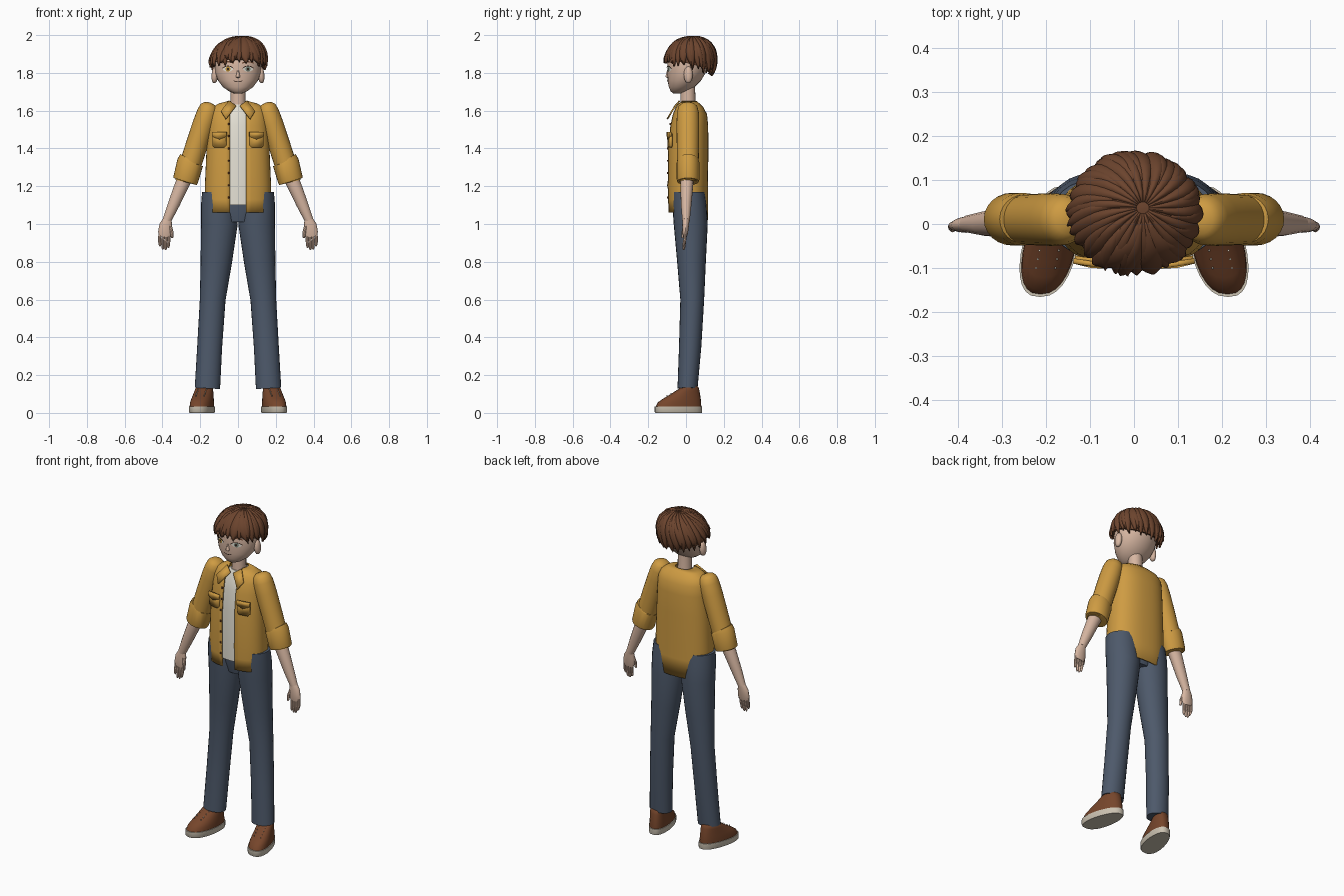
import bpy, bmesh, math, random
from mathutils import Vector

if "Cube" in bpy.data.objects:
    bpy.data.objects.remove(bpy.data.objects["Cube"])
random.seed(4)
pi, sin, cos = math.pi, math.sin, math.cos


def mat(name, *c):
    m = bpy.data.materials.new(name)
    m.diffuse_color = (*c, 1)
    m.use_nodes = True
    m.node_tree.nodes["Principled BSDF"].inputs["Base Color"].default_value = m.diffuse_color
    return m


JACKET = mat("mustard", .62, .33, .055)
DENIM = mat("denim", .075, .1, .145)
HAIR = mat("hair_brown", .15, .058, .027)
LEATHER = mat("shoe_brown", .18, .06, .024)
SKIN = mat("skin", .68, .47, .36)
SOLE = mat("sole_cream", .6, .54, .44)
WHITE = mat("off_white", .78, .75, .66)
AMBER = mat("amber", .5, .28, .04)
GREY = mat("grey_green", .2, .25, .2)
DARK = mat("dark_brown", .03, .015, .01)


def make(name, m, verts, faces, mirror=False, thick=0, fix=True):
    me = bpy.data.meshes.new(name)
    me.from_pydata(verts, [], faces)
    if fix:
        bm = bmesh.new()
        bm.from_mesh(me)
        bmesh.ops.recalc_face_normals(bm, faces=bm.faces)
        bm.to_mesh(me)
        bm.free()
    me.materials.append(m)
    ob = bpy.data.objects.new(name, me)
    bpy.context.collection.objects.link(ob)
    if mirror:
        ob.modifiers.new("mirror", 'MIRROR').merge_threshold = .0005
    if thick:
        s = ob.modifiers.new("thickness", 'SOLIDIFY')
        s.thickness, s.offset = thick, 0
    return ob


def bridge(rows, n, closed=True):
    return [(r * n + i, r * n + (i + 1) % n, (r + 1) * n + (i + 1) % n, (r + 1) * n + i)
            for r in range(rows - 1) for i in range(n if closed else n - 1)]


def tube(name, m, pts, n=20, mirror=False):
    """Loft ellipses (x, y, z, side radius, depth radius) along a path, capped."""
    verts = []
    for k, (x, y, z, rx, ry) in enumerate(pts):
        a, b = pts[max(k - 1, 0)], pts[min(k + 1, len(pts) - 1)]
        t = Vector((b[0] - a[0], 0, b[2] - a[2])).normalized()
        for i in range(n):
            q = 2 * pi * i / n
            verts.append((x + t.z * rx * cos(q), y + ry * sin(q), z - t.x * rx * cos(q)))
    last = (len(pts) - 1) * n
    faces = bridge(len(pts), n) + [tuple(range(n)), tuple(range(last, last + n))]
    return make(name, m, verts, faces, mirror)


# --- legs, pelvis, shirt, neck
tube("trouser_legs", DENIM, [(.1, .013, 1.17, .09, .086), (.1, .018, 1.1, .096, .09),
     (.099, .025, 1.0, .097, .09), (.115, .029, .8, .083, .076), (.134, .033, .6, .068, .063),
     (.15, .022, .35, .066, .059), (.162, .008, .13, .067, .053)], 24, True)
tube("trouser_seat", DENIM, [(0, .02, 1.01, .095, .065), (0, .018, 1.08, .14, .078),
     (0, .015, 1.16, .15, .08)], 24)
tube("shirt", WHITE, [(0, .01, 1.1, .145, .09), (0, .01, 1.4, .14, .09), (0, .015, 1.52, .13, .082),
     (0, .018, 1.59, .1, .073), (0, .015, 1.632, .046, .05)], 24)
tube("neck", SKIN, [(0, .012, 1.58, .045, .045), (0, .01, 1.64, .04, .04), (0, .01, 1.75, .04, .038)])

# --- open jacket body: z, half width, front y, back y
OPEN, P = .042, .84
RINGS = [(1.06, .168, -.09, .112), (1.13, .17, -.093, .113), (1.2, .172, -.095, .113),
         (1.4, .163, -.093, .115), (1.52, .155, -.081, .114), (1.58, .15, -.068, .108),
         (1.615, .135, -.053, .09), (1.635, .1, -.04, .07), (1.648, .052, -.03, .055)]
N, verts = 20, []
for k, (z, rx, yf, yb) in enumerate(RINGS):
    start = math.asin((OPEN / rx) ** (1 / P))
    for i in range(N):
        q = start + (pi - start) * i / (N - 1)
        c = cos(q)
        y = (yf + yb) / 2 - math.copysign(abs(c) ** P, c) * (yb - yf) / 2
        drop = .04 * max(0, -c) ** .5 if k == 0 else 0
        verts.append((rx * max(sin(q), 0) ** P, y, z - drop))
make("jacket_body", JACKET, verts, bridge(len(RINGS), N, False), True, .007)

# --- collar, pockets, buttons
make("collar_flaps", JACKET, [(.01, -.058, 1.625), (.048, -.034, 1.652), (.09, -.075, 1.597),
     (.064, -.099, 1.555)], [(0, 1, 2, 3)], True, .008)


def plate(name, m, outline, y, thick, mirror=True):
    return make(name, m, [(x, y + .25 * max(0, x - .09), z) for x, z in outline],
                [tuple(range(len(outline)))], mirror, thick)


plate("chest_pockets", JACKET, [(.062, 1.48), (.062, 1.415), (.072, 1.405), (.125, 1.405),
      (.135, 1.415), (.135, 1.48)], -.09, .014)
plate("pocket_flaps", JACKET, [(.06, 1.488), (.06, 1.463), (.098, 1.448), (.138, 1.463),
      (.138, 1.488)], -.096, .012)
for k in range(7):
    z = 1.14 + .065 * k
    tube("button", LEATHER, [(-.048, -.093 + max(0, z - 1.4) * .11, z - .005, .005, .008),
         (-.048, -.093 + max(0, z - 1.4) * .11, z + .005, .005, .008)], 8)

# --- sleeves, rolled cuffs, arms and hands
tube("sleeves", JACKET, [(.147, .01, 1.642, .008, .012), (.149, .01, 1.636, .032, .034),
     (.153, .01, 1.622, .047, .05), (.162, .01, 1.59, .055, .058), (.182, .01, 1.53, .058, .06),
     (.215, .01, 1.43, .058, .059), (.25, .01, 1.32, .058, .057)], 24, True)
tube("cuffs", JACKET, [(.25, .011, 1.33, .056, .05), (.249, .011, 1.336, .066, .056),
     (.253, .011, 1.325, .07, .06), (.277, .011, 1.235, .067, .06), (.28, .011, 1.225, .064, .057),
     (.281, .011, 1.222, .053, .047), (.275, .011, 1.245, .05, .044)], 24, True)
tube("forearms", SKIN, [(.268, .006, 1.27, .04, .036), (.30, .004, 1.2, .037, .034),
     (.34, .001, 1.105, .031, .028), (.376, 0, 1.02, .023, .02)], 16, True)
tube("palms", SKIN, [(.374, 0, 1.025, .023, .019), (.382, -.002, .995, .034, .018),
     (.386, -.004, .955, .037, .015), (.389, -.005, .932, .03, .01)], 16, True)
for k, tip in enumerate((.872, .862, .864, .882)):
    x0, x1 = .364 + .0165 * k, .369 + .0145 * k
    tube("finger", SKIN, [(x0, -.004, .95, .008, .008), (x0 + .002, -.007, .91, .008, .008),
         (x1, -.012, tip + .008, .007, .007), (x1, -.013, tip, .003, .003)], 8, True)
tube("thumbs", SKIN, [(.36, -.006, .995, .009, .01), (.351, -.014, .96, .009, .009),
     (.349, -.018, .93, .007, .007), (.349, -.018, .925, .003, .003)], 8, True)


# --- shoes: stacked egg outlines turned slightly outward (z, front, back, half width)
def shoe(name, m, rings, n=28):
    verts = []
    for z, yf, yb, w in rings:
        for i in range(n):
            q = 2 * pi * i / n
            y = (yf + yb) / 2 - cos(q) * (yb - yf) / 2
            x = w * math.copysign(abs(sin(q)) ** .8, sin(q)) * (1 + .1 * cos(q))
            verts.append((.165 + (.08 - y) * .2 + x, y, z))
    last = (len(rings) - 1) * n
    make(name, m, verts, bridge(len(rings), n) + [tuple(range(n)), tuple(range(last, last + n))], True)


shoe("shoe_soles", SOLE, [(0, -.162, .084, .06), (.006, -.166, .086, .063), (.035, -.166, .086, .063)])
shoe("shoe_uppers", LEATHER, [(.034, -.16, .081, .059), (.055, -.15, .08, .058), (.075, -.122, .078, .055),
     (.095, -.088, .075, .051), (.118, -.052, .071, .047), (.137, -.024, .066, .043), (.143, -.01, .06, .036)])
for k in range(4):
    for s in (-1, 1):
        y, z = -.1 + .02 * k, .094 + .0105 * k
        x = .165 + (.08 - y) * .2 + s * .022
        tube("eyelet", SOLE, [(x, y, z - .006, .0025, .0025), (x, y, z, .0025, .0025)], 6, True)

# --- head: z, half width, front y, back y
HEAD = [(1.692, .022, -.068, -.02), (1.702, .047, -.081, .01), (1.725, .08, -.091, .045),
        (1.76, .106, -.097, .08), (1.80, .12, -.098, .104), (1.84, .124, -.099, .118),
        (1.88, .12, -.095, .122), (1.92, .1, -.075, .105), (1.95, .06, -.04, .07)]
tube("head", SKIN, [(0, (f + b) / 2, z, w, (b - f) / 2) for z, w, f, b in HEAD], 32)
tube("nose", SKIN, [(0, -.093, 1.773, .006, .006), (0, -.096, 1.779, .012, .014),
     (0, -.095, 1.792, .009, .011), (0, -.094, 1.815, .005, .006)], 10)
tube("ears", SKIN, [(.122 + .004 * cos(q), .012, 1.79 - .044 * cos(q), .003 + .015 * sin(q),
     .003 + .021 * sin(q)) for q in [pi * k / 8 for k in range(9)]], 12, True)


def face_y(x, z):
    for (z0, w0, f0, b0), (z1, w1, f1, b1) in zip(HEAD, HEAD[1:]):
        if z0 <= z <= z1:
            t = (z - z0) / (z1 - z0)
            w, f, b = w0 + t * (w1 - w0), f0 + t * (f1 - f0), b0 + t * (b1 - b0)
            return (f + b) / 2 - (b - f) / 2 * math.sqrt(max(0, 1 - (x / w) ** 2))


def decal(name, m, outline, lift):
    make(name, m, [(x, face_y(x, z) - lift, z) for x, z in outline], [tuple(range(len(outline)))], fix=False)


def oval(cx, cz, rx, rz, n=16, p=1):
    return [(cx + rx * cos(2 * pi * i / n), cz + rz * math.copysign(abs(sin(2 * pi * i / n)) ** p,
             sin(2 * pi * i / n))) for i in range(n)]


def stroke(cx, cz, half, rise, w, n=8):
    top = [(cx + half * (2 * i / n - 1), cz + rise * (1 - (2 * i / n - 1) ** 2)) for i in range(n + 1)]
    return top + [(x, z + w) for x, z in reversed(top)]


# --- painted face details
for s, iris in ((-1, AMBER), (1, GREY)):
    cx = .053 * s
    decal("eye_white", WHITE, oval(cx, 1.82, .027, .014, 16, 1.3), .003)
    decal("iris", iris, oval(cx, 1.82, .013, .0135), .0045)
    decal("pupil", DARK, oval(cx, 1.82, .006, .007), .006)
    decal("lash", DARK, stroke(cx, 1.821, .03, .013, .0045), .007)
    decal("brow", HAIR, stroke(cx, 1.848, .032, .008, .006), .004)
decal("mouth", DARK, stroke(0, 1.757, .024, -.006, .004), .004)

# --- hair: cap around a crown, then overlapping pointed locks
CEN, RAD = Vector((0, .025, 1.865)), Vector((.144, .133, .13))


def hem(a):
    c = cos(a)
    return 1.848 + (.022 * c if c > 0 else .04 * c)


def scalp(a, phi, s):
    d = Vector((sin(a) * sin(phi), -cos(a) * sin(phi), cos(phi)))
    shift = Vector((.02, .012, 0)) * max(0, cos(phi))
    return CEN + shift + Vector([d[i] * RAD[i] * s for i in range(3)])


def hem_phi(a, extra=0):
    return math.acos(max(-1, min(1, (hem(a) - extra - CEN.z) / RAD.z)))


n, rows, verts = 64, 10, []
for r in range(rows + 1):
    for i in range(n):
        a = 2 * pi * i / n
        k = min(r, rows - 1)
        verts.append(scalp(a, max(.02, hem_phi(a) * k / (rows - 1)), 1 if r < rows else .82))
make("hair_cap", HAIR, verts, bridge(rows + 1, n) + [tuple(range(n))])


def lock(a, start, drop, width, lift, swirl):
    """Pointed strand with a raised middle, following the scalp downwards."""
    steps, cross, verts = 12, 7, []
    for k in range(steps + 1):
        t = k / steps
        end = hem_phi(a + swirl, drop)
        phi = start + (end - start) * t
        w = width * (1 - max(0, (t - .55) / .45) ** 1.8) * min(1, .55 + t)
        for j in range(cross):
            u = 2 * j / (cross - 1) - 1
            bulge = .975 + (lift + .025) * (1 - u * u) * min(1, .35 + 2 * t)
            verts.append(scalp(a + swirl * t + w * u, phi, bulge + .02 * t * t))
    make("hair_lock", HAIR, verts, bridge(steps + 1, cross, False), thick=.003)


for k in range(24):
    lock(2 * pi * k / 24 + .1 * random.random(), .1, .008 + .022 * random.random(),
         .19, .035 + .03 * random.random(), .25)
for k in range(15):
    lock(2 * pi * k / 15 + .2 * random.random(), .5, -.012 + .02 * random.random(),
         .17, .055 + .02 * random.random(), .3)
# sweeping fringe
for a, drop, width, swirl in ((-.1, .012, .36, -.55), (.2, .018, .3, .1), (.3, .012, .34, .5),
                              (-.1, .016, .24, -.1)):
    lock(a, .25, drop, width, .07, swirl)

# --- smooth shading with crisp edges
for ob in bpy.data.objects:
    ob.select_set(True)
bpy.context.view_layer.objects.active = bpy.data.objects["head"]
bpy.ops.object.shade_smooth_by_angle(angle=math.radians(40))
